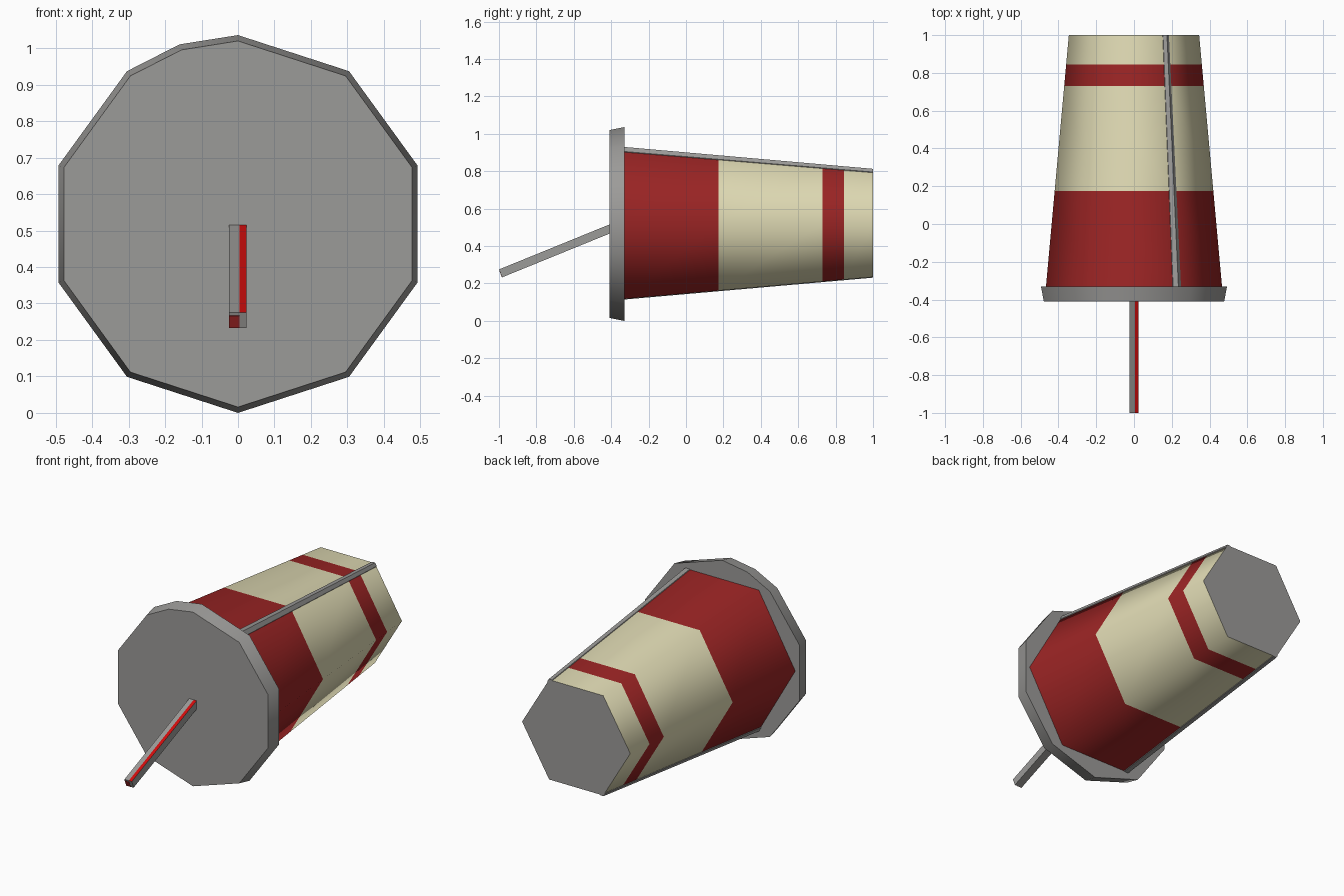
import bpy, bmesh, math
from mathutils import Vector

if "Cube" in bpy.data.objects:
    bpy.data.objects.remove(bpy.data.objects["Cube"])

CZ = 0.518  # height of the cup axis


def material(name, rgb):
    m = bpy.data.materials.new(name)
    m.diffuse_color = (*rgb, 1)
    m.use_nodes = True
    m.node_tree.nodes["Principled BSDF"].inputs["Base Color"].default_value = m.diffuse_color
    return m


GREY = material("grey", (0.33, 0.325, 0.315))
CREAM = material("cream", (0.75, 0.71, 0.46))
DARK_RED = material("dark red", (0.33, 0.018, 0.018))
BRIGHT_RED = material("bright red", (0.65, 0.004, 0.004))


def loft(name, rings, mats, pick=None, smooth=None):
    """Skin a list of equal-length rings, cap both ends.
    pick(ring index, side index) gives the material slot of a side face."""
    bm = bmesh.new()
    vs = [[bm.verts.new(p) for p in r] for r in rings]
    n = len(rings[0])
    for i in range(len(rings) - 1):
        for j in range(n):
            k = (j + 1) % n
            f = bm.faces.new((vs[i][j], vs[i][k], vs[i + 1][k], vs[i + 1][j]))
            f.material_index = pick(i, j) if pick else 0
    bm.faces.new(vs[0])
    bm.faces.new(vs[-1])
    bmesh.ops.recalc_face_normals(bm, faces=bm.faces)
    me = bpy.data.meshes.new(name)
    bm.to_mesh(me)
    bm.free()
    for m in mats:
        me.materials.append(m)
    ob = bpy.data.objects.new(name, me)
    bpy.context.collection.objects.link(ob)
    if smooth:
        bpy.ops.object.select_all(action='DESELECT')
        ob.select_set(True)
        bpy.context.view_layer.objects.active = ob
        bpy.ops.object.shade_smooth_by_angle(angle=math.radians(smooth))
    return ob


# Lid: ten sides, with one extra corner at the upper left
angles = [90 + 36 * i for i in range(10)]
angles.insert(1, 108)


def lid_ring(r, y):
    return [(r * math.cos(math.radians(a)), y, CZ + r * math.sin(math.radians(a)))
            for a in angles]


loft("lid", [lid_ring(0.502, -0.41), lid_ring(0.518, -0.33)], [GREY], smooth=40)


# Cup: tapered hexagon with painted bands
def cup_corner(y, deg):
    t = (y + 0.33) / 1.33
    rx = 0.466 + (0.345 - 0.466) * t
    rz = 0.467 + (0.332 - 0.467) * t
    a = math.radians(deg)
    return Vector((rx * math.cos(a), y, CZ + 0.004 + rz * math.sin(a)))


bands = [-0.335, 0.175, 0.73, 0.845, 1.0]
cup = loft("cup", [[cup_corner(y, 60 * k) for k in range(6)] for y in bands],
           [DARK_RED, CREAM, GREY], pick=lambda i, j: i % 2, smooth=65)
for p in cup.data.polygons:      # grey base
    if p.normal.y > 0.9:
        p.material_index = 2

# Two opposite seams: thin grey strips wrapped over a cup edge
for name, deg in (("upper_seam", 60), ("lower_seam", 240)):
    rings = []
    for y in (-0.33, 1.0):
        c = cup_corner(y, deg)
        a = c.lerp(cup_corner(y, deg + 60), 0.06)
        b = c.lerp(cup_corner(y, deg - 60), 0.06)
        out = Vector((math.cos(math.radians(deg)), 0, math.sin(math.radians(deg)))) * 0.004
        rings.append([a - out, a + out, c + out, b + out, b - out])
    loft(name, rings, [GREY])

# Straw: slanted square bar, red on one half of its top and of its tip
d = Vector((0, 0.926, 0.377))
down = Vector((0, 0.377, -0.926)) * 0.0455
tip = Vector((0, -1.0, 0.275))
X = (-0.024, 0.004, 0.023)


def straw_ring(s):
    top = [tip + d * s + Vector((x, 0, 0)) for x in X]
    return top + [p + down for p in reversed(top)]


straw = loft("straw", [straw_ring(0), straw_ring(0.645)], [GREY, BRIGHT_RED],
             pick=lambda i, j: 1 if j == 1 else 0)
# red plate on the straw tip
plate = [Vector((X[0], 0, 0)), Vector((X[1], 0, 0)),
         Vector((X[1], 0, 0)) + down * 0.8, Vector((X[0], 0, 0)) + down * 0.8]
loft("straw_tip", [[p + tip + down * 0.2 - d * s for p in plate] for s in (0, 0.001)],
     [DARK_RED])
